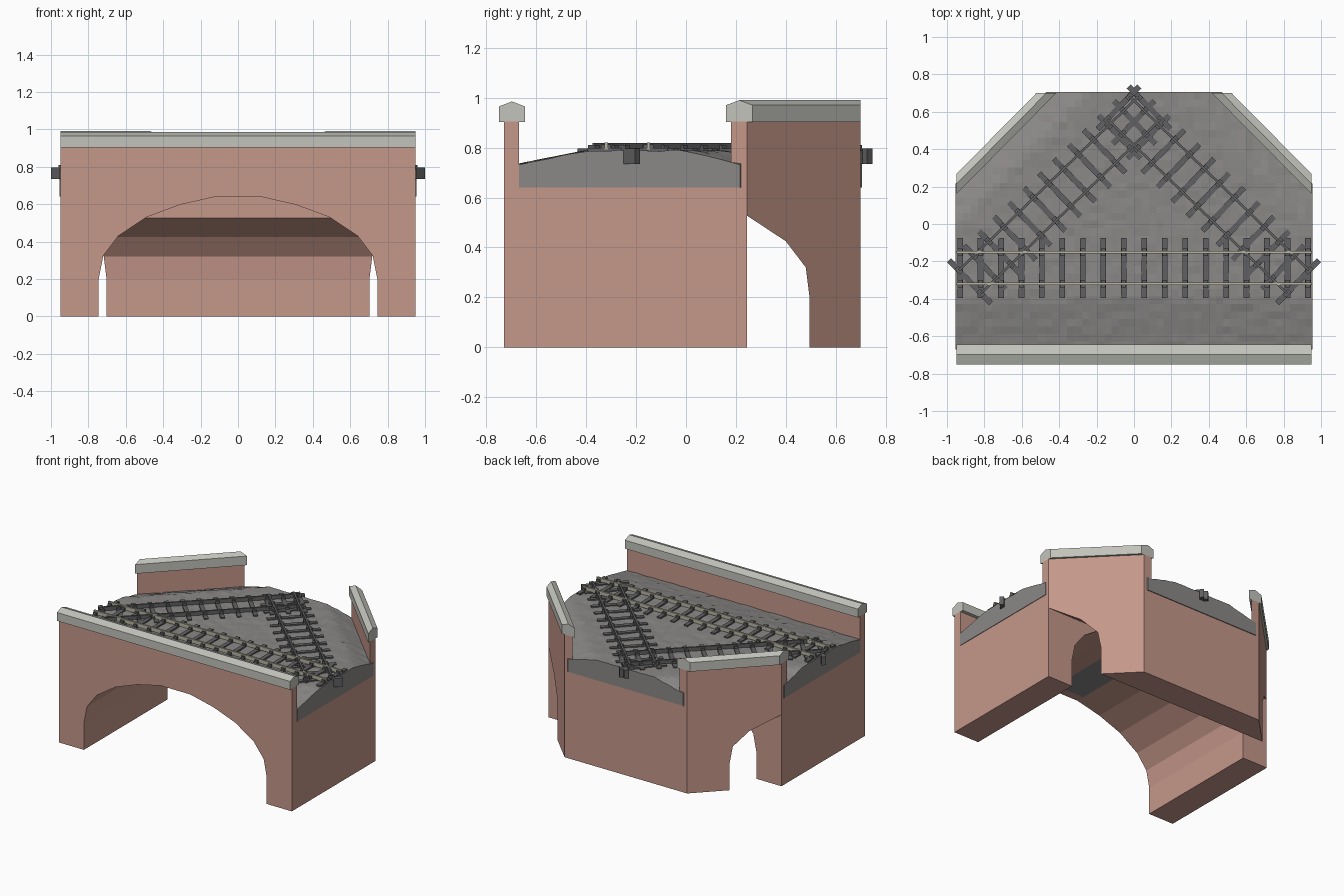
import bpy, bmesh, math, random
from mathutils import Matrix, Vector

if "Cube" in bpy.data.objects:
    bpy.data.objects.remove(bpy.data.objects["Cube"])

random.seed(4)


def material(name, rgb):
    m = bpy.data.materials.new(name)
    m.diffuse_color = (*rgb, 1)
    m.use_nodes = True
    m.node_tree.nodes["Principled BSDF"].inputs["Base Color"].default_value = m.diffuse_color
    return m


BRICK = material("brick", (0.56, 0.31, 0.255))
STONE = material("coping stone", (0.54, 0.55, 0.50))
GRAVEL = material("gravel", (0.26, 0.25, 0.245))
SLEEPER = material("dark sleeper", (0.12, 0.12, 0.125))
STEEL = material("pale steel", (0.48, 0.465, 0.36))


def finish(name, bm, mat):
    bmesh.ops.recalc_face_normals(bm, faces=bm.faces)
    me = bpy.data.meshes.new(name)
    bm.to_mesh(me)
    bm.free()
    me.materials.append(mat)
    ob = bpy.data.objects.new(name, me)
    bpy.context.collection.objects.link(ob)
    return ob


def prism(name, profile, start, end, mat):
    """Solid between two images of the same profile."""
    bm = bmesh.new()
    a = [bm.verts.new(start(u, v)) for u, v in profile]
    b = [bm.verts.new(end(u, v)) for u, v in profile]
    n = len(profile)
    bm.faces.new(a)
    bm.faces.new(b[::-1])
    for i in range(n):
        j = (i + 1) % n
        bm.faces.new((a[j], a[i], b[i], b[j]))
    return finish(name, bm, mat)


def add_box(bm, centre, size, angle=0.0):
    m = (Matrix.Translation(centre) @ Matrix.Rotation(angle, 4, 'Z')
         @ Matrix.Diagonal((*size, 1)))
    bmesh.ops.create_cube(bm, size=1, matrix=m)


# plan dimensions
HALF, FRONT, BACK, BEND = 0.95, -0.73, 0.70, 0.245
SLOPE = 0.45 / 0.455                      # x lost per unit of y on the cut corners
DECK, WALL_TOP = 0.64, 0.905


def corner_x(y):
    return HALF - (y - BEND) * SLOPE


# main arch: two mirrored halves, open at the crown below the gravel
arch_half = [(0.95, 0), (0.95, DECK), (0.12, DECK), (0.31, 0.597), (0.49, 0.53),
             (0.64, 0.43), (0.72, 0.325), (0.745, 0.2), (0.745, 0)]
for s, side in ((-1, "left"), (1, "right")):
    prism("main_arch_" + side, arch_half,
          lambda x, z: (s * x, FRONT, z), lambda x, z: (s * x, BEND, z), BRICK)

# back pier with half vault, ends cut on the corner angle
pier = [(BEND, 0.527), (0.40, 0.425), (0.48, 0.32), (0.495, 0.2), (0.495, 0),
        (BACK, 0), (BACK, DECK), (BEND, DECK)]
prism("back_pier", pier, lambda y, z: (-corner_x(y), y, z),
      lambda y, z: (corner_x(y), y, z), BRICK)


# parapets and copings
def wall_profile(y0, y1):
    return [(y0, DECK), (y1, DECK), (y1, WALL_TOP), (y0, WALL_TOP)]


def cap_profile(y0, y1, eave, ridge):
    return [(y0, 0.903), (y1, 0.903), (y1, eave), ((y0 + y1) / 2, ridge), (y0, eave)]


for name, prof, mat in (("front_parapet", wall_profile(FRONT, -0.67), BRICK),
                        ("front_coping", cap_profile(-0.75, -0.645, 0.965, 0.985), STONE)):
    prism(name, prof, lambda y, z: (-HALF, y, z), lambda y, z: (HALF, y, z), mat)

for s, side in ((-1, "left"), (1, "right")):
    for name, prof, mat in (("corner_parapet_", wall_profile(0.18, BEND), BRICK),
                            ("corner_coping_", cap_profile(0.16, 0.267, 0.97, 0.99), STONE)):
        prism(name + side, prof, lambda y, z: (s * HALF, y, z),
              lambda y, z: (s * (HALF - (BACK - y) * SLOPE), BACK, z), mat)


# gravel bed: rough top falling away towards the parapets
def gravel_height(x, y):
    front = max(0, 1 - (y + 0.67) / 0.27)
    corner = max(0, 1 - (1.16 - abs(x) - y) / 0.21)
    return 0.788 - 0.054 * min(1, max(front, corner)) + random.uniform(-0.003, 0.003)


bm = bmesh.new()
y0, y1, hx = -0.67, 0.706, 0.954
bmesh.ops.create_grid(bm, x_segments=48, y_segments=34, size=1,
                      matrix=Matrix.Translation((0, (y0 + y1) / 2, 0))
                      @ Matrix.Diagonal((hx, (y1 - y0) / 2, 1, 1)))
for s in (-1, 1):
    bmesh.ops.bisect_plane(bm, geom=bm.verts[:] + bm.edges[:] + bm.faces[:],
                           plane_co=(s * HALF, 0.22, 0),
                           plane_no=Vector((s, SLOPE, 0)).normalized(), clear_outer=True)
for v in bm.verts:
    v.co.z = gravel_height(v.co.x, v.co.y)
rim = [e for e in bm.edges if e.is_boundary]
ext = bmesh.ops.extrude_edge_only(bm, edges=rim)["geom"]
for v in ext:
    if isinstance(v, bmesh.types.BMVert):
        v.co.z = DECK
bmesh.ops.holes_fill(bm, edges=[e for e in bm.edges if e.is_boundary], sides=0)
finish("gravel_bed", bm, GRAVEL)


# tracks: sleepers, rail chairs and a pair of rails along a line
def track(name, p, q, count, inset, rail_mat, top):
    p, q = Vector(p), Vector(q)
    along = (q - p).normalized()
    across = Vector((-along.y, along.x))
    ang = math.atan2(along.y, along.x)
    first, last = p + along * inset, q - along * inset
    wood, rails = bmesh.new(), bmesh.new()
    for i in range(count):
        c = first.lerp(last, i / (count - 1))
        add_box(wood, (c.x, c.y, top - 0.054), (0.03, 0.32, 0.062), ang)
        for s in (-1, 1):
            r = c + across * 0.085 * s
            add_box(wood, (r.x, r.y, top - 0.017), (0.026, 0.04, 0.016), ang)
    for s in (-1, 1):
        r = (p + q) / 2 + across * 0.085 * s
        add_box(rails, (r.x, r.y, top - 0.014), ((q - p).length, 0.013, 0.028), ang)
    finish(name + "_sleepers", wood, SLEEPER)
    finish(name + "_rails", rails, rail_mat)


track("main_track", (-0.95, -0.235), (0.95, -0.235), 18, 0.02, STEEL, 0.821)
for s, side in ((-1, "left"), (1, "right")):
    track("diagonal_track_" + side, (s * 0.877, -0.309), (-s * 0.083, 0.621),
          13, 0.0, SLEEPER, 0.819)
